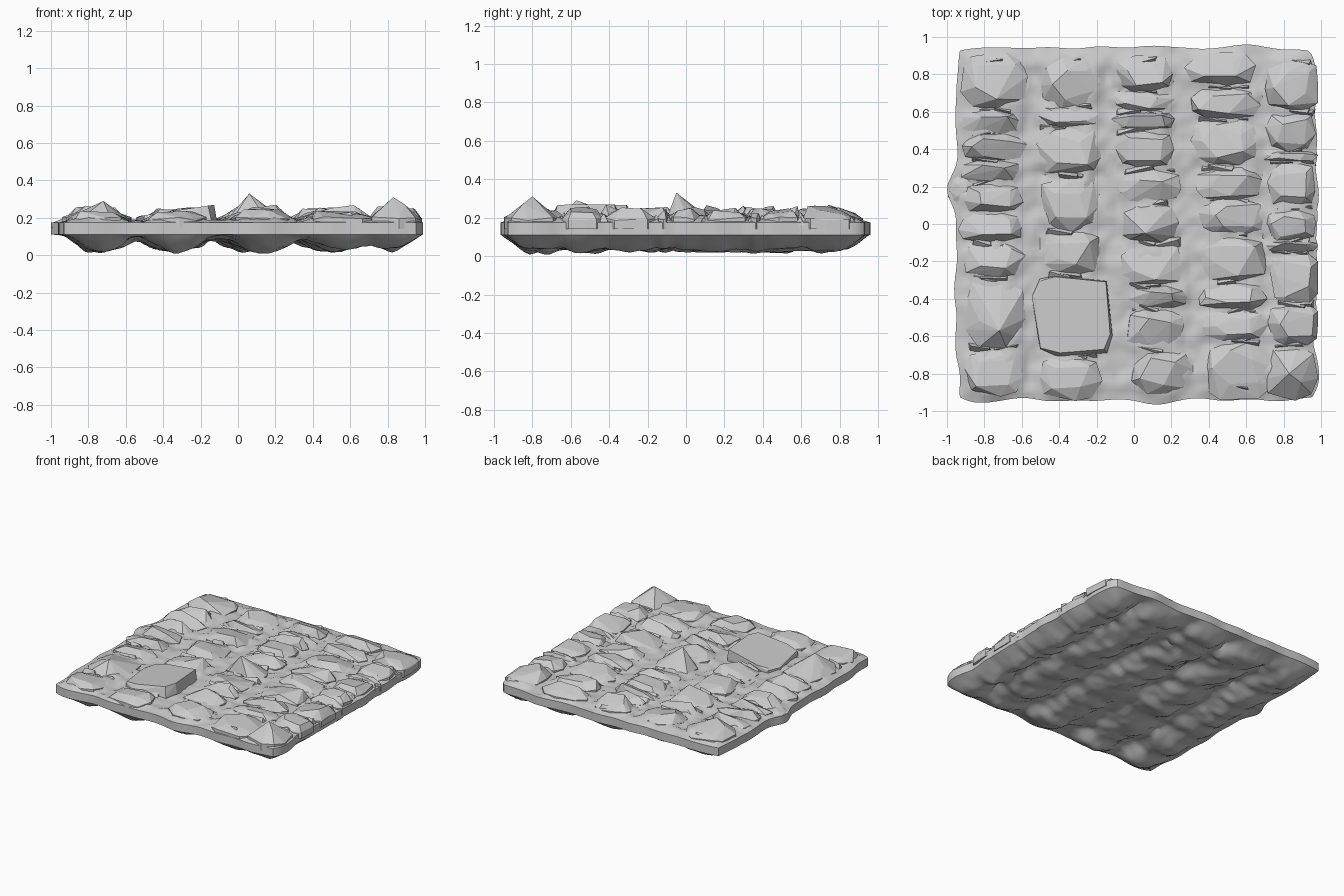
import bpy, bmesh, math, random
from mathutils import Vector, noise

if "Cube" in bpy.data.objects:
    bpy.data.objects.remove(bpy.data.objects["Cube"])

random.seed(7)

# each row: centre x, half width, sideways drift, joints between stones along y
ROWS = {
    "west": (-.75, .17, 0, [-.92, -.66, -.29, -.1, .06, .22, .34, .48, .61, .92]),
    "midwest": (-.34, .165, 0, [-.94, -.7, -.27, -.04, .26, .52, .63, .89]),
    "middle": (.09, .165, -.07, [-.91, -.67, -.45, -.33, -.1, .11, .29, .5, .6, .71, .91]),
    "mideast": (.515, .18, -.06, [-.94, -.63, -.46, -.31, -.06, .13, .3, .56, .73, .92]),
    "east": (.855, .14, 0, [-.94, -.65, -.43, -.15, -.09, .08, .33, .39, .6, .88]),
}
STONES = {}
for name, (cx, w, drift, ys) in ROWS.items():
    STONES[name] = [(cx + drift * (a + b) / 2 + random.uniform(-.015, .015), (a + b) / 2,
                     w * random.uniform(.92, 1.06), (b - a) / 2) for a, b in zip(ys, ys[1:])]
ALL = [s for row in STONES.values() for s in row]
# the tallest chips
PEAKS = [Vector((.06, -.05, .33)), Vector((.83, -.8, .31)), Vector((-.72, -.57, .29))]


def nz(x, y, f, s=0):
    return noise.noise(Vector((x * f + s, y * f, s)))


def bump(x, y):
    """Height 0..1 of the nearest stone dome."""
    best = max(1 - ((x - sx) / (rx * 1.1)) ** 2 - ((y - sy) / (ry * 1.2 + .02)) ** 2
               for sx, sy, rx, ry in ALL)
    return math.sqrt(max(0, best))


def outline(u, v):
    """Square coordinates to the wobbly slab plan, swelling beside the outer stones."""
    edge = max(abs(u), abs(v)) ** 8
    k = 1 - .02 * abs(u * v) ** 14 + .03 * edge * nz(u, v, 4, 3)
    x, y = u * .95 * k, v * .945 * k
    if u > 0:
        x += .03 * u ** 8 * bump(.88, y)
    else:
        x -= .05 * u ** 8 * math.exp(-((y - .18) / .1) ** 2)
    return max(-1, min(1, x)), y


def top_z(x, y):
    return .182 + .014 * nz(x, y, 7) + .014 * nz(x, y, 17, 5) + .025 * bump(x, y)


def bottom_z(x, y, rim):
    off = min(abs(x - r[0] - r[2] * y) for r in ROWS.values())
    ridge = max(0, 1 - (off / .2) ** 2)
    depth = .028 * ridge + .036 * bump(x, y) * ridge ** .5 + .03 * nz(x, y, 5, 9) + .014 * nz(x, y, 13, 2)
    return max(0, .095 - depth * rim) + .016 * (1 - rim)


def finish(bm, name):
    bmesh.ops.recalc_face_normals(bm, faces=bm.faces)
    me = bpy.data.meshes.new(name)
    bm.to_mesh(me)
    bm.free()
    ob = bpy.data.objects.new(name, me)
    bpy.context.collection.objects.link(ob)
    return ob


# mortar slab: uneven top, vertical rim and a lumpy underside
N = 72
bm = bmesh.new()
top, bot = {}, {}
for i in range(N + 1):
    for j in range(N + 1):
        u, v = 2 * i / N - 1, 2 * j / N - 1
        x, y = outline(u, v)
        inset = 1 - max(abs(u), abs(v))
        rim, lip = min(1, inset / .13) ** .7, min(1, inset / .06)
        top[i, j] = bm.verts.new((x, y, .175 + (top_z(x, y) - .175) * lip))
        bot[i, j] = bm.verts.new((x, y, bottom_z(x, y, rim)))
for i in range(N):
    for j in range(N):
        q = [(i, j), (i + 1, j), (i + 1, j + 1), (i, j + 1)]
        bm.faces.new([top[k] for k in q])
        bm.faces.new([bot[k] for k in reversed(q)])
loop = ([(i, 0) for i in range(N)] + [(N, j) for j in range(N)] +
        [(i, N) for i in range(N, 0, -1)] + [(0, j) for j in range(N, 0, -1)])
for a, b in zip(loop, loop[1:] + loop[:1]):
    bm.faces.new((bot[a], bot[b], top[b], top[a]))
slab = finish(bm, "mortar_slab")
bpy.context.view_layer.objects.active = slab
slab.select_set(True)
bpy.ops.object.shade_smooth_by_angle(angle=math.radians(35))


def add_hull(bm, pts):
    vs = [bm.verts.new(p) for p in pts]
    res = bmesh.ops.convex_hull(bm, input=vs)
    junk = {g for g in res["geom_interior"] + res["geom_unused"] if isinstance(g, bmesh.types.BMVert)}
    bmesh.ops.delete(bm, geom=list(junk), context='VERTS')


def stone(bm, x, y, rx, ry):
    """Chipped stone: irregular skirt, shoulder and a tilted top."""
    big = ry > .2 and abs(x) < .5          # the one large squarish block
    n = random.randint(8, 10)
    h = .24 if big else random.uniform(.22, .245)
    tx, ty = (.03, 0) if big else (random.uniform(-.02, .02), random.uniform(-.025, .025))
    rx, power = (.21, .4) if big else (rx, .75)
    pts = []
    for k in range(n):
        a = 2 * math.pi * (k + random.uniform(-.25, .25)) / n
        c, s = (math.copysign(abs(t) ** power, t) for t in (math.cos(a), math.sin(a)))
        r = random.uniform(.94, 1.08)
        px, py = min(.985, x + rx * r * c), y + ry * r * s
        pts += [(px, py, .14), (px, py, .185 + random.uniform(0, .02))]
        if k % 2 or big:
            q = .95 if big else random.uniform(.45, .8)
            pts.append((x + rx * q * c, y + ry * q * s, h + tx * c + ty * s))
    pts += [p for p in PEAKS if abs(p.x - x) < rx and abs(p.y - y) < ry]
    add_hull(bm, pts)


# stones laid in five rows, with wedge-shaped chips filling the joints
for name, row in STONES.items():
    bm = bmesh.new()
    for x, y, rx, ry in row:
        stone(bm, x, y, rx, ry)
        for side in (-1, 1):
            sx, sy = x + random.uniform(-.5, .5) * rx, max(-.87, min(.87, y + side * ry))
            L, w = random.uniform(.06, .11), random.uniform(.03, .05)
            t, z = random.uniform(-.02, .02), random.uniform(.2, .23)
            base = [(min(.975, sx + a * L * random.uniform(.7, 1)), sy + b * w * random.uniform(.5, 1), .16)
                    for a in (-1, 1) for b in (-1, 1)]
            add_hull(bm, base + [(sx - L * .7, sy + t, z - .012), (min(.96, sx + L * .6), sy - t, z)])
    finish(bm, "stone_row_" + name)

# rounded boulder bulging over the west rim
bm = bmesh.new()
bmesh.ops.create_icosphere(bm, subdivisions=2, radius=1)
for v in bm.verts:
    v.co = Vector((-.905 + .095 * v.co.x, .18 + .105 * v.co.y, .15 + .05 * v.co.z))
finish(bm, "rim_boulder")
